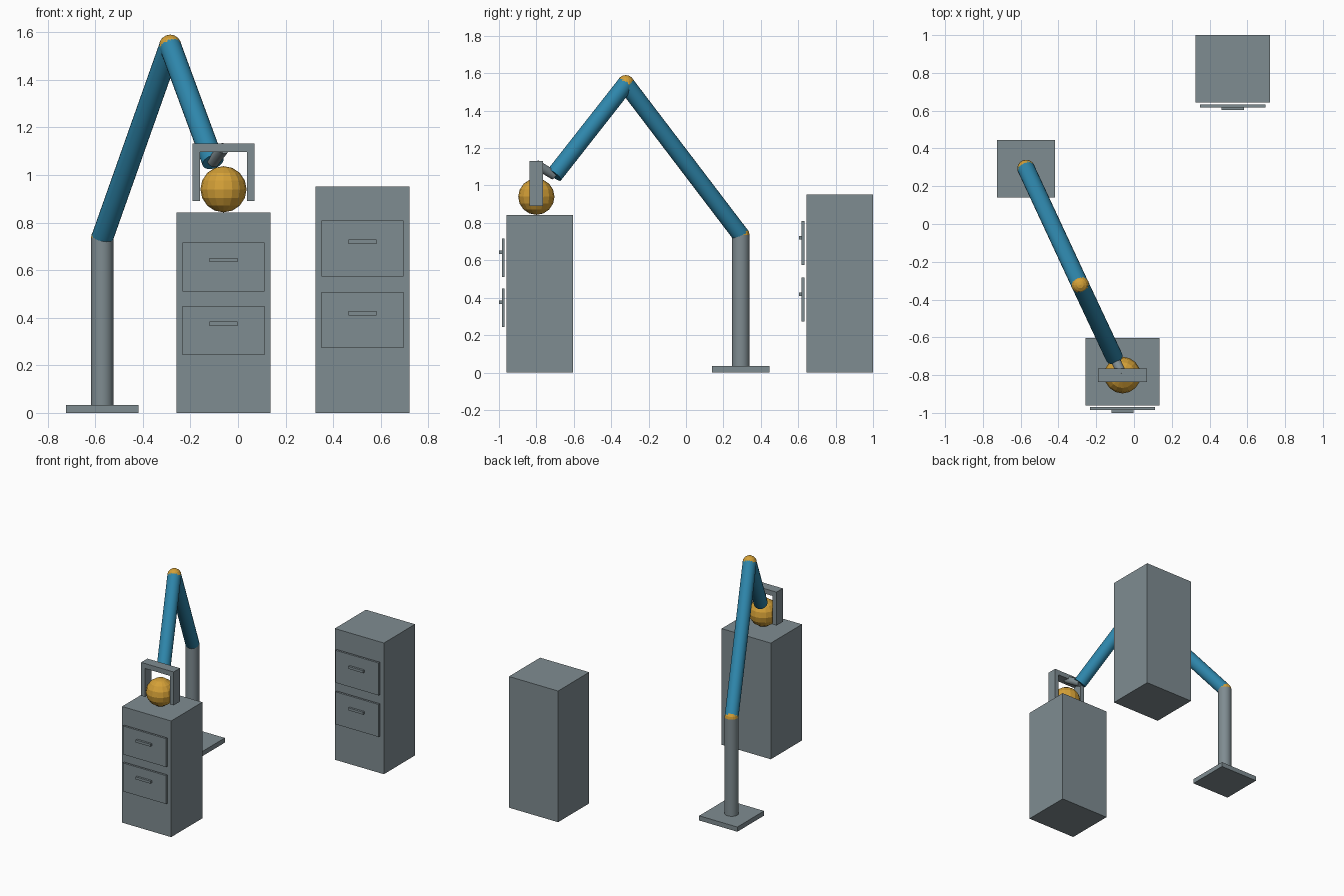
import bpy, bmesh, math
from mathutils import Vector

if "Cube" in bpy.data.objects:
    bpy.data.objects.remove(bpy.data.objects["Cube"])


def material(name, rgb):
    """Flat colour from sRGB 0-255 values."""
    m = bpy.data.materials.new(name)
    lin = [((c / 255 + 0.055) / 1.055) ** 2.4 for c in rgb]
    m.diffuse_color = (*lin, 1)
    m.use_nodes = True
    m.node_tree.nodes["Principled BSDF"].inputs["Base Color"].default_value = m.diffuse_color
    return m


GREY = material("steel grey", (127, 140, 145))
BLUE = material("arm blue", (46, 134, 171))
GOLD = material("joint gold", (212, 160, 55))


def finish(name, bm, mat, smooth=False):
    mesh = bpy.data.meshes.new(name)
    bm.to_mesh(mesh)
    bm.free()
    mesh.materials.append(mat)
    ob = bpy.data.objects.new(name, mesh)
    bpy.context.collection.objects.link(ob)
    if smooth:
        bpy.context.view_layer.objects.active = ob
        ob.select_set(True)
        bpy.ops.object.shade_smooth_by_angle(angle=math.radians(30))
        ob.select_set(False)
    return ob


def box(name, x, y, z, mat=GREY):
    """Box from (min, max) ranges."""
    bm = bmesh.new()
    bmesh.ops.create_cube(bm, size=1)
    for v in bm.verts:
        v.co = [(r[0] + r[1]) / 2 + c * (r[1] - r[0]) for c, r in zip(v.co, (x, y, z))]
    return finish(name, bm, mat)


def rod(name, a, b, radius, mat, sides=24):
    """Cylinder from point a to point b."""
    a, b = Vector(a), Vector(b)
    bm = bmesh.new()
    bmesh.ops.create_cone(bm, cap_ends=True, segments=sides, radius1=radius,
                          radius2=radius, depth=(b - a).length)
    ob = finish(name, bm, mat, smooth=True)
    ob.location = (a + b) / 2
    ob.rotation_mode = 'QUATERNION'
    ob.rotation_quaternion = (b - a).to_track_quat('Z', 'Y')
    return ob


def ball(name, centre, radius, segments=16, rings=8):
    bm = bmesh.new()
    bmesh.ops.create_uvsphere(bm, u_segments=segments, v_segments=rings, radius=radius)
    ob = finish(name, bm, GOLD)
    ob.location = centre
    return ob


def cabinet(name, cx, front, height, drawers):
    """Body with floating drawer fronts and handles; drawers = z ranges."""
    box(name + "_body", (cx - 0.197, cx + 0.197), (front, front + 0.357), (0, height))
    for i, (z0, z1) in enumerate(drawers, 1):
        box(f"{name}_drawer_{i}", (cx - 0.173, cx + 0.173), (front - 0.025, front - 0.01), (z0, z1))
        h = z0 + 0.62 * (z1 - z0) + 0.004 * (z1 - z0 < 0.22)
        box(f"{name}_handle_{i}", (cx - 0.059, cx + 0.059), (front - 0.04, front - 0.025),
            (h - 0.009, h + 0.009))


# Cabinets
cabinet("near_cabinet", -0.061, -0.960, 0.842, [(0.243, 0.449), (0.511, 0.717)])
cabinet("far_cabinet", 0.523, 0.643, 0.951, [(0.273, 0.508), (0.574, 0.809)])

# Arm
shoulder = (-0.571, 0.293, 0.735)
elbow = (-0.285, -0.322, 1.543)
wrist = (-0.105, -0.705, 1.055)
palm = (-0.061, -0.80, 1.112)
box("base_plate", (-0.724, -0.418), (0.140, 0.446), (0, 0.034))
rod("column", (-0.571, 0.293, 0.03), shoulder, 0.047, GREY)
ball("shoulder_joint", shoulder, 0.047)
rod("upper_arm", shoulder, elbow, 0.046, BLUE)
ball("elbow_joint", elbow, 0.047)
rod("forearm", elbow, wrist, 0.046, BLUE)
rod("wrist_link", wrist, palm, 0.025, GREY)

# Gripper and held ball
depth = (-0.836, -0.764)
box("gripper_palm", (-0.191, 0.069), depth, (1.096, 1.132))
box("gripper_finger_left", (-0.191, -0.160), depth, (0.89, 1.10))
box("gripper_finger_right", (0.038, 0.069), depth, (0.89, 1.10))
ball("held_ball", (-0.061, -0.80, 0.94), 0.097)
